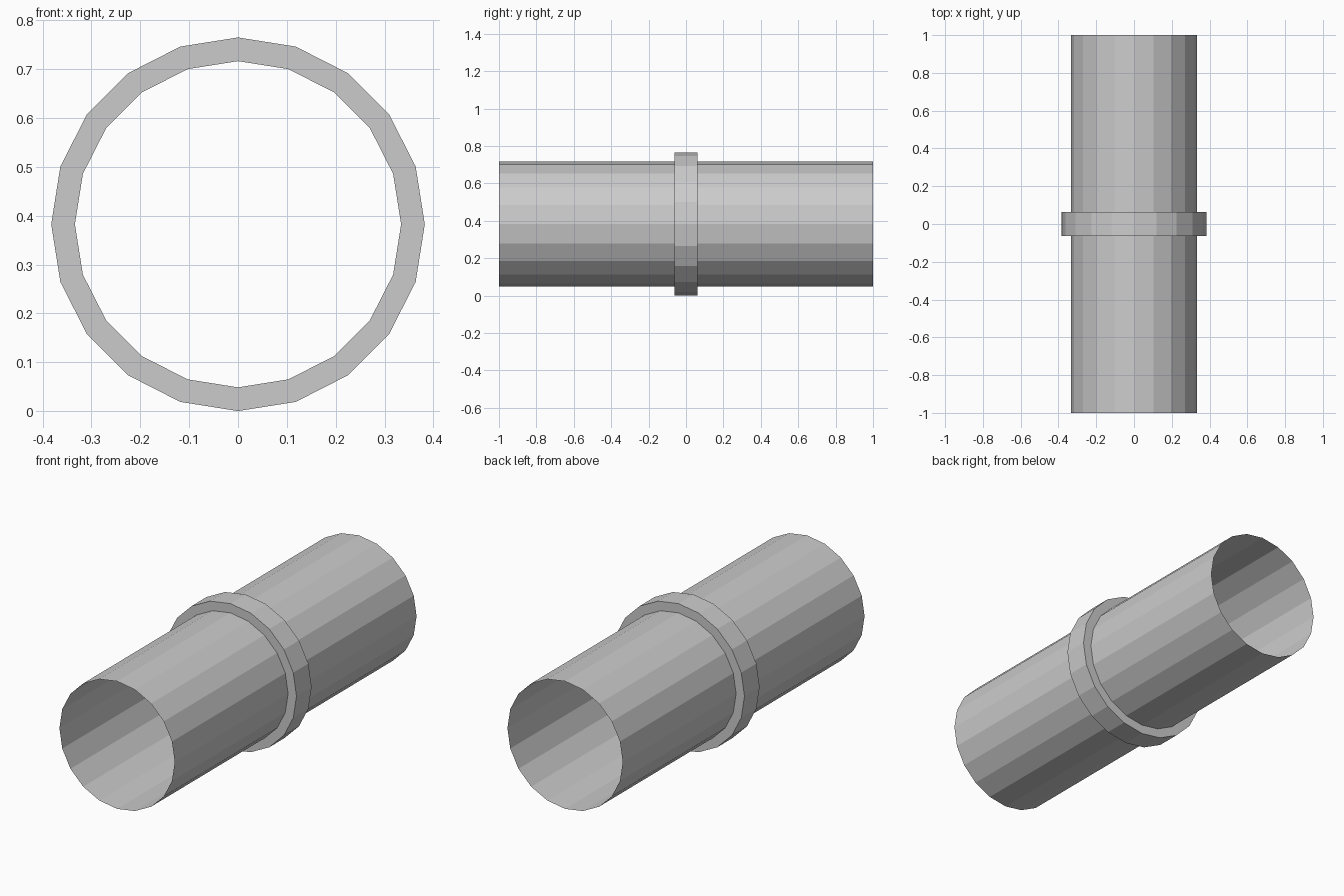
import bpy
import bmesh
from math import sin, cos, tau

if "Cube" in bpy.data.objects:
    bpy.data.objects.remove(bpy.data.objects["Cube"])

SIDES = 20
CENTRE_Z = 0.3825
PIPE_R, COLLAR_R = 0.334, 0.3825

# Lengthwise profile (y, radius): open thin-walled pipe stepping out to a collar
profile = [
    (-1.0, PIPE_R), (-0.0625, PIPE_R),
    (-0.0625, COLLAR_R), (0.0625, COLLAR_R),
    (0.0625, PIPE_R), (1.0, PIPE_R),
]

bm = bmesh.new()


def ring(y, r):
    return [bm.verts.new((r * sin(tau * i / SIDES), y, CENTRE_Z + r * cos(tau * i / SIDES)))
            for i in range(SIDES)]


# Skin the rings together, leaving both pipe ends open
rings = [ring(y, r) for y, r in profile]
for a, b in zip(rings, rings[1:]):
    for i in range(SIDES):
        j = (i + 1) % SIDES
        bm.faces.new((a[j], a[i], b[i], b[j]))
bm.normal_update()

# Make sure the faces point outward
if bm.faces[:][0].normal.z < 0:
    bmesh.ops.reverse_faces(bm, faces=bm.faces[:])

mesh = bpy.data.meshes.new("pipe_with_collar")
bm.to_mesh(mesh)
bm.free()
bpy.context.collection.objects.link(bpy.data.objects.new("pipe_with_collar", mesh))
